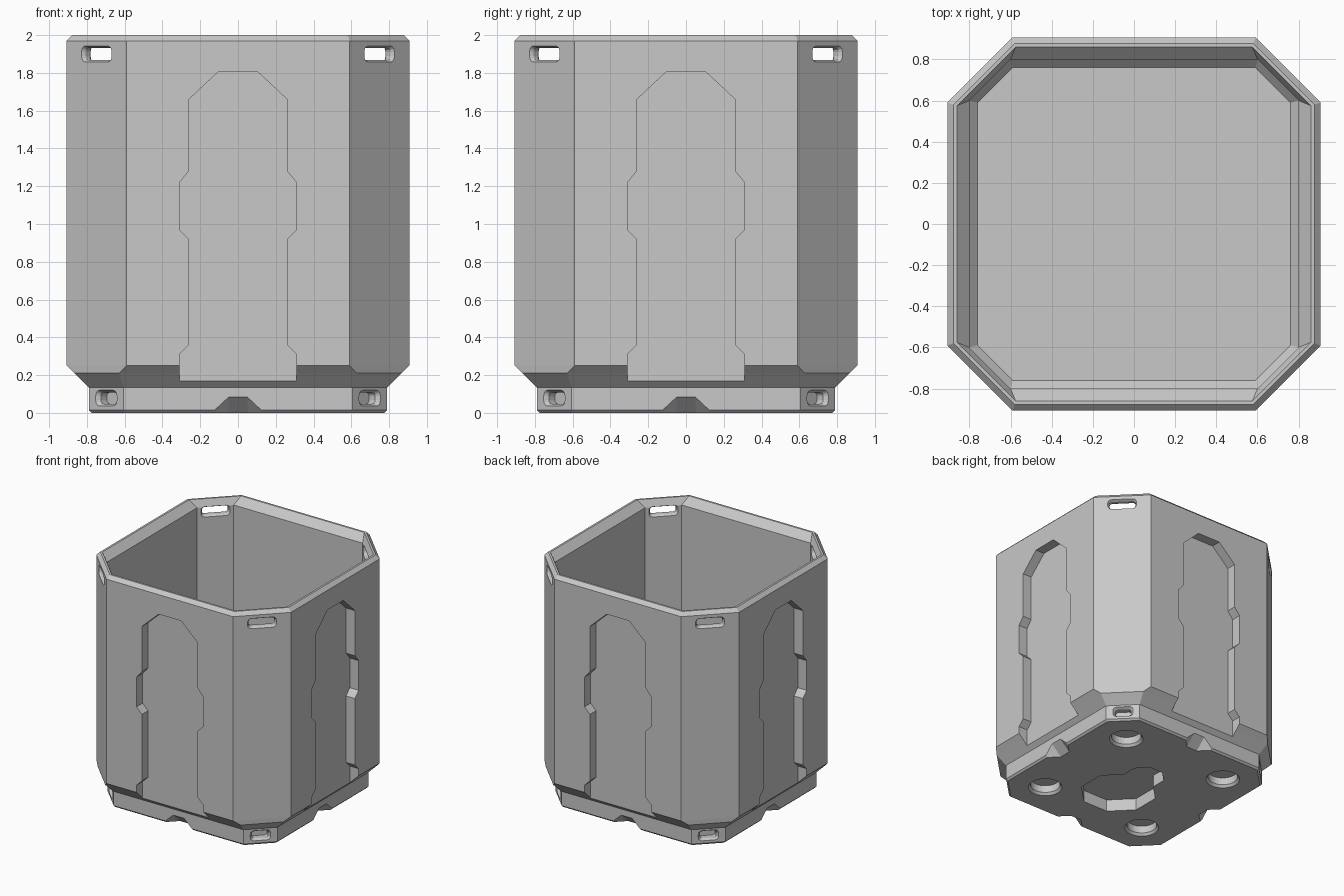
import bpy, bmesh, math
from mathutils import Matrix, Vector

if "Cube" in bpy.data.objects:
    bpy.data.objects.remove(bpy.data.objects["Cube"], do_unlink=True)

grey = bpy.data.materials.new("plain_grey")
grey.use_nodes = True
grey.diffuse_color = (0.58, 0.58, 0.58, 1)
grey.node_tree.nodes["Principled BSDF"].inputs["Base Color"].default_value = grey.diffuse_color


def make_object(name, bm):
    bmesh.ops.recalc_face_normals(bm, faces=bm.faces)
    mesh = bpy.data.meshes.new(name)
    bm.to_mesh(mesh)
    bm.free()
    mesh.materials.append(grey)
    obj = bpy.data.objects.new(name, mesh)
    bpy.context.scene.collection.objects.link(obj)
    return obj


def loft(name, rings):
    """Closed solid skinned through rings with equal point counts."""
    bm = bmesh.new()
    loops = [[bm.verts.new(p) for p in ring] for ring in rings]
    for a, b in zip(loops, loops[1:]):
        for i in range(len(a)):
            j = (i + 1) % len(a)
            bm.faces.new((a[i], a[j], b[j], b[i]))
    bm.faces.new(loops[0])
    bm.faces.new(loops[-1])
    return make_object(name, bm)


def octagon(z, half, corner):
    """Square of given half size, cut at |x| + |y| = corner."""
    k = corner - half
    quarter = [Vector((half, -k, z)), Vector((half, k, z))]
    return [Matrix.Rotation(i * math.pi / 2, 3, "Z") @ p for i in range(4) for p in quarter]


def circle(x, y, z, radius, count, turn=0.0):
    steps = [turn + math.tau * i / count for i in range(count)]
    return [(x + radius * math.cos(a), y + radius * math.sin(a), z) for a in steps]


def slot_ring(distance, width, height, z):
    """Rounded rectangle facing the +x +y diagonal."""
    radius = min(width, height) * 0.35
    ring = []
    for corner, (sx, sz) in enumerate([(1, 1), (-1, 1), (-1, -1), (1, -1)]):
        for step in range(4):
            a = (corner + step / 3) * math.pi / 2
            u = sx * (width / 2 - radius) + radius * math.cos(a)
            v = sz * (height / 2 - radius) + radius * math.sin(a)
            ring.append(Vector((distance - u, distance + u, 0)) / math.sqrt(2) + Vector((0, 0, z + v)))
    return ring


def cut(target, cutter, turn=0):
    cutter.rotation_euler.z = turn * math.pi / 2
    cutter.hide_render = True
    mod = target.modifiers.new("cut", "BOOLEAN")
    mod.operation = "DIFFERENCE"
    mod.solver = "EXACT"
    mod.object = cutter
    bpy.context.view_layer.objects.active = target
    bpy.ops.object.modifier_apply(modifier=mod.name)
    bpy.data.objects.remove(cutter, do_unlink=True)


# Open bin: outside from foot to rim, then down the inside to the floor
bin_body = loft("bin_body", [octagon(*ring) for ring in [
    (0, 0.775, 1.375), (0.015, 0.79, 1.395), (0.135, 0.79, 1.395),
    (0.21, 0.865, 1.495), (0.25, 0.907, 1.497), (1.97, 0.907, 1.497),
    (2.0, 0.877, 1.457), (2.0, 0.86, 1.435), (1.94, 0.80, 1.40),
    (0.195, 0.80, 1.40), (0.155, 0.76, 1.35)]])

# Recessed side panel outline, right half from bottom to top
half_panel = [(0.31, 0.1), (0.31, 0.31), (0.26, 0.36), (0.26, 0.92), (0.31, 0.97),
              (0.31, 1.22), (0.26, 1.28), (0.26, 1.66), (0.105, 1.805)]
panel = half_panel + [(-x, z) for x, z in reversed(half_panel)]

for turn in range(4):
    # Side panel recess
    cut(bin_body, loft("panel_cutter", [[(x, y, z) for x, z in panel] for y in (-0.825, -1)]), turn)

    # Wedge notch in the foot
    bm = bmesh.new()
    for x, y, z in [(0.2, -0.84, -0.01), (0.05, -0.84, 0.13), (0.05, -0.69, -0.01)]:
        bm.verts.new((x, y, z))
        bm.verts.new((-x, y, z))
    bmesh.ops.convex_hull(bm, input=bm.verts)
    cut(bin_body, make_object("notch_cutter", bm), turn)

    # Through slot near the rim and blind slot in the foot
    rim_slot = [(1.09, 0.26, 0.12), (1.04, 0.205, 0.065), (1.01, 0.205, 0.065), (0.96, 0.26, 0.12)]
    foot_slot = [(1.0, 0.18, 0.1), (0.965, 0.125, 0.06), (0.92, 0.125, 0.06)]
    cut(bin_body, loft("rim_slot_cutter", [slot_ring(*r, 1.9) for r in rim_slot]), turn)
    cut(bin_body, loft("foot_slot_cutter", [slot_ring(*r, 0.078) for r in foot_slot]), turn)

    # Round socket under the floor
    socket = [(-0.01, 0.14), (0.02, 0.115), (0.08, 0.115)]
    cut(bin_body, loft("socket_cutter", [circle(0.49, 0.49, z, r, 32) for z, r in socket]), turn)

# Joined octagonal pockets in the middle of the underside
for y, radius in [(-0.19, 0.3), (0.12, 0.16)]:
    cut(bin_body, loft("pocket_cutter", [circle(0, y, z, radius, 8, math.pi / 8) for z in (-0.01, 0.1)]))

for poly in bin_body.data.polygons:
    poly.use_smooth = False
    poly.material_index = 0
